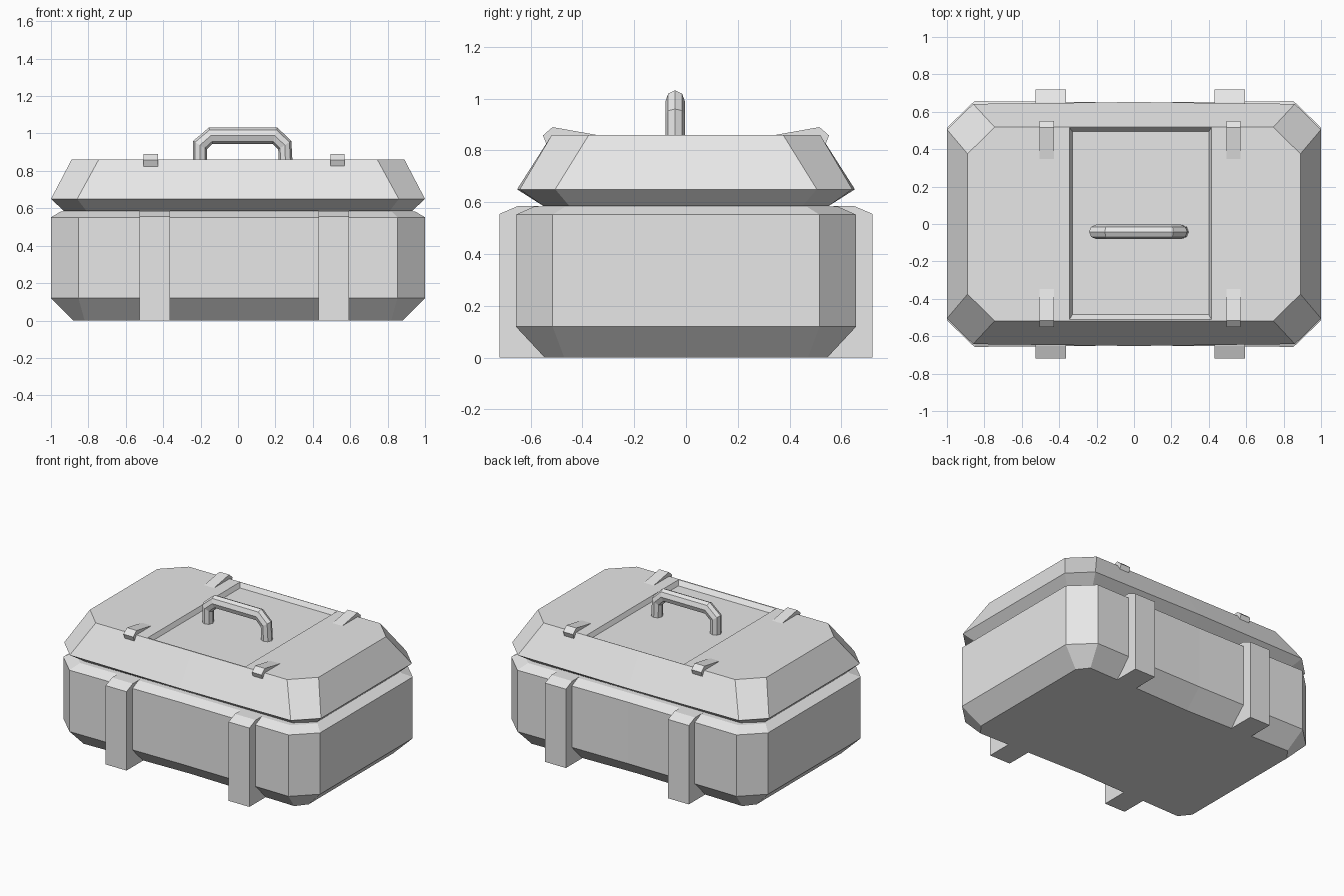
import bpy, bmesh, math

cube = bpy.data.objects.get("Cube")
if cube:
    bpy.data.objects.remove(cube)

grey = bpy.data.materials.new("light grey")
grey.use_nodes = True
grey.diffuse_color = (0.8, 0.8, 0.8, 1)
grey.node_tree.nodes["Principled BSDF"].inputs["Base Color"].default_value = (0.8, 0.8, 0.8, 1)


def loft(name, rings):
    """Closed solid through rings that share a point count."""
    bm = bmesh.new()
    loops = [[bm.verts.new(p) for p in ring] for ring in rings]
    n = len(loops[0])
    for low, high in zip(loops, loops[1:]):
        for i in range(n):
            j = (i + 1) % n
            bm.faces.new((low[i], low[j], high[j], high[i]))
    bm.faces.new(loops[0][::-1])
    bm.faces.new(loops[-1])
    bmesh.ops.recalc_face_normals(bm, faces=bm.faces)
    mesh = bpy.data.meshes.new(name)
    bm.to_mesh(mesh)
    bm.free()
    mesh.materials.append(grey)
    obj = bpy.data.objects.new(name, mesh)
    bpy.context.collection.objects.link(obj)
    return obj


def octagon(z, x, y, cx, cy, bow=0):
    """Chamfered rectangle; its long sides bend inward by bow at the middle."""
    half = [(0, bow - y), (cx, -y), (x, -cy), (x, cy), (cx, y)]
    return [(px, py, z) for px, py in half + [(-a, -b) for a, b in half]]


def rectangle(z, x0, x1, y0, y1):
    return [(x0, y0, z), (x1, y0, z), (x1, y1, z), (x0, y1, z)]


def side_extrude(name, profile, x0, x1, side):
    """Extrude a (distance, height) profile along x, on the front or back."""
    return loft(name, [[(x, side * d, z) for d, z in profile] for x in (x0, x1)])


# Case body
loft("case_body", [
    octagon(0, 0.88, 0.545, 0.82, 0.47, 0.02),
    octagon(0.12, 1, 0.657, 0.853, 0.515, 0.008),
    octagon(0.552, 1, 0.657, 0.853, 0.515, 0.008),
    octagon(0.584, 0.945, 0.585, 0.82, 0.465)])

# Lid with a recessed panel cut into its top
lid = loft("lid", [
    octagon(0.585, 0.93, 0.55, 0.81, 0.45),
    octagon(0.65, 1, 0.642, 0.86, 0.505, -0.01),
    octagon(0.86, 0.89, 0.518, 0.745, 0.375)])
cutter = loft("recess_cutter", [
    rectangle(0.83, -0.33, 0.4, -0.485, 0.495),
    rectangle(0.86, -0.345, 0.415, -0.51, 0.515),
    rectangle(0.9, -0.345, 0.415, -0.51, 0.515)])
cutter.hide_render = True
cut = lid.modifiers.new("recess", 'BOOLEAN')
cut.operation = 'DIFFERENCE'
cut.object = cutter
bpy.context.view_layer.update()
cut_mesh = bpy.data.meshes.new_from_object(
    lid.evaluated_get(bpy.context.evaluated_depsgraph_get()))
lid.modifiers.clear()
lid.data = cut_mesh
bpy.data.objects.remove(cutter)

# Straps down the body and clips over the lid edge, front and back
strap = [(0.5, 0), (0.72, 0), (0.72, 0.555), (0.65, 0.585), (0.57, 0.585), (0.5, 0.5)]
clip = [(0.335, 0.858), (0.515, 0.89), (0.552, 0.858), (0.537, 0.82), (0.48, 0.82)]
for side, where in ((-1, "front"), (1, "back")):
    for hand, sx, cx in (("right", -0.445, -0.467), ("left", 0.512, 0.532)):
        side_extrude(f"{where}_{hand}_strap", strap, sx - 0.081, sx + 0.081, side)
        side_extrude(f"{where}_{hand}_clip", clip, cx - 0.038, cx + 0.038, side)

# Carrying handle swept between its outer and inner outlines
outer = [(-0.24, 0.82), (-0.24, 0.96), (-0.155, 1.032), (0.21, 1.032), (0.285, 0.96), (0.293, 0.82)]
inner = [(-0.167, 0.82), (-0.167, 0.915), (-0.135, 0.945), (0.185, 0.945), (0.215, 0.915), (0.217, 0.82)]
rings = []
for (ox, oz), (ix, iz) in zip(outer, inner):
    ring = []
    for k in range(8):
        a = math.tau * k / 8
        t = (1 + math.cos(a)) / 2
        ring.append((ix + (ox - ix) * t, -0.042 + 0.038 * math.sin(a), iz + (oz - iz) * t))
    rings.append(ring)
loft("handle", rings)
